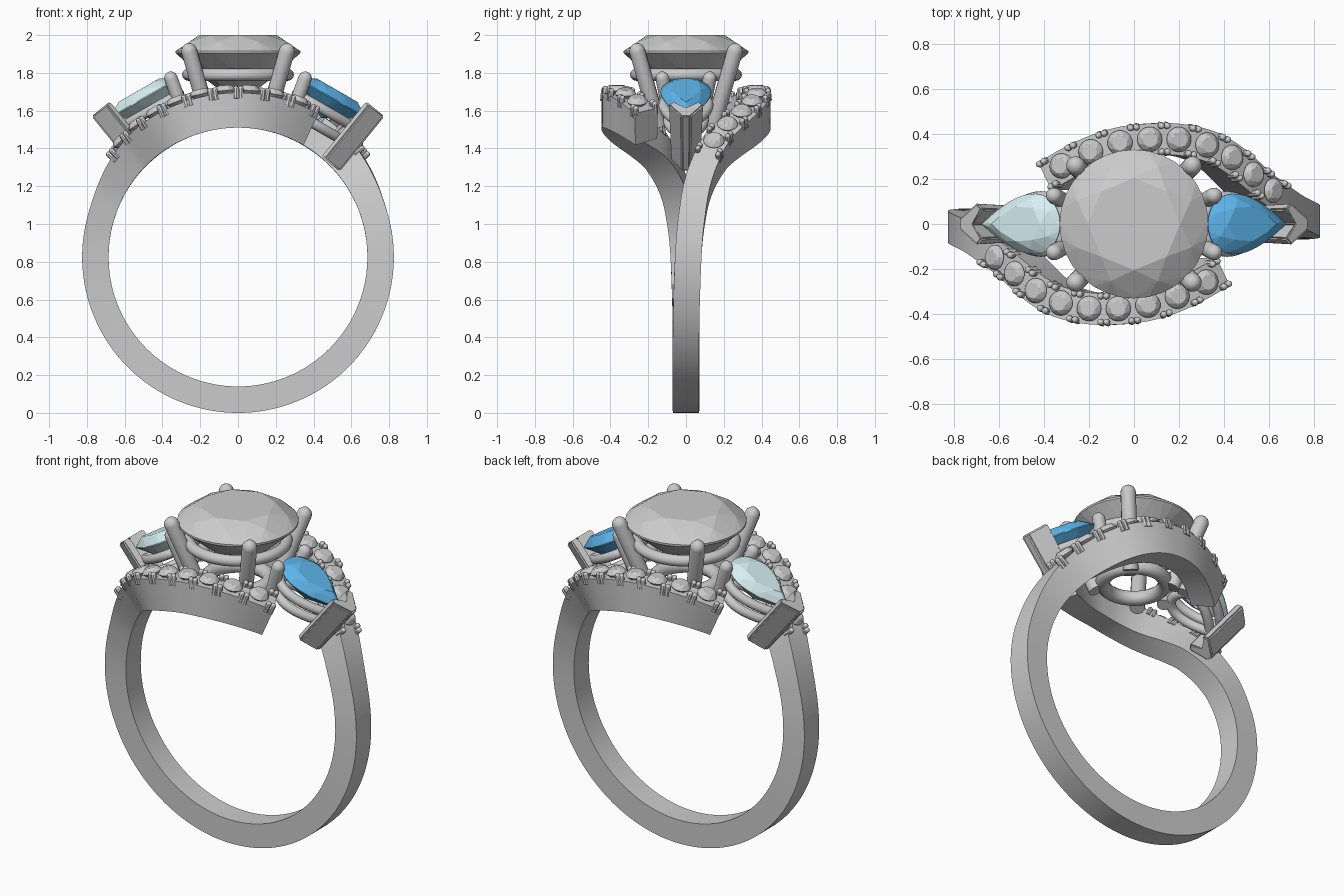
import bpy, bmesh
from math import sin, cos, pi, radians
from mathutils import Matrix, Vector

if "Cube" in bpy.data.objects:
    bpy.data.objects.remove(bpy.data.objects["Cube"])

CZ, R_IN = 0.825, 0.685
SPIN = {"right": Matrix.Identity(4), "left": Matrix.Rotation(pi, 4, 'Z')}


def add(name, bm, mat=Matrix.Identity(4), smooth=None, color=None):
    bmesh.ops.recalc_face_normals(bm, faces=bm.faces)
    me = bpy.data.meshes.new(name)
    bm.to_mesh(me)
    bm.free()
    me.transform(mat)
    if smooth:
        me.shade_smooth()
        me.set_sharp_from_angle(angle=radians(smooth))
    if color:
        m = bpy.data.materials.new(name + "_colour")
        m.diffuse_color = color
        m.use_nodes = True
        m.node_tree.nodes["Principled BSDF"].inputs["Base Color"].default_value = m.diffuse_color
        me.materials.append(m)
    ob = bpy.data.objects.new(name, me)
    bpy.context.collection.objects.link(ob)
    return ob


def skin(bm, rings, closed=False):
    """Bridge successive rings of points with quads, capping open ends."""
    vs = [[bm.verts.new(p) for p in r] for r in rings]
    n = len(vs[0])
    for i in range(len(vs) if closed else len(vs) - 1):
        a, b = vs[i], vs[(i + 1) % len(vs)]
        for j in range(n):
            k = (j + 1) % n
            bm.faces.new((a[j], a[k], b[k], b[j]))
    if not closed:
        bm.faces.new(vs[0])
        bm.faces.new(vs[-1])


def frame(o, x, z):
    x, z = Vector(x).normalized(), Vector(z).normalized()
    y = z.cross(x)
    return Matrix.Translation(o) @ Matrix((x, y, z)).transposed().to_4x4()


def circle(r):
    return lambda t: Vector((r * cos(t), r * sin(t), 0))


def pear(t):
    return Vector((0.2 * cos(t), 0.175 * sin(t) * sin(t / 2), 0))


def gem(bm, outline, crown, depth, mat, girdle=32):
    """Brilliant cut: hull of table, crown, girdle, pavilion and culet points."""
    layers = [(8, 0, 0.62, crown), (8, 0.5, 0.83, crown * 0.62), (girdle, 0, 1, 0.06 * crown),
              (girdle, 0, 1, -0.06 * crown), (8, 0, 0.56, -depth * 0.5)]
    vs = [bm.verts.new(mat @ (outline(2 * pi * (i + off) / n) * s + Vector((0, 0, h))))
          for n, off, s, h in layers for i in range(n)]
    vs.append(bm.verts.new(mat @ Vector((0, 0, -depth))))
    res = bmesh.ops.convex_hull(bm, input=vs)
    junk = {v for v in res["geom_interior"] if isinstance(v, bmesh.types.BMVert)}
    bmesh.ops.delete(bm, geom=list(junk), context='VERTS')


def loop_tube(bm, outline, scale, z, r, n=48):
    """Round wire following a flat closed outline."""
    rings = []
    for i in range(n):
        t = 2 * pi * (i + 0.5) / n
        p = outline(t) * scale
        d = outline(t + 0.02) - outline(t - 0.02)
        out = Vector((d.y, -d.x, 0)).normalized()
        rings.append([p + out * r * cos(a) + Vector((0, 0, z + r * sin(a)))
                      for a in [2 * pi * k / 12 for k in range(12)]])
    skin(bm, rings, True)


def prong(bm, a, b, r, seg=14):
    """Round wire from a to b with a domed tip at b."""
    a, b = Vector(a), Vector(b)
    q = (b - a).to_track_quat('Z', 'Y')
    prof = [(a, r)] + [(b + (b - a).normalized() * r * (sin(e) - 1), r * cos(e))
                       for e in (0, 0.4, 0.8, 1.2, 1.5)]
    skin(bm, [[c + q @ Vector((s * cos(2 * pi * k / seg), s * sin(2 * pi * k / seg), 0))
               for k in range(seg)] for c, s in prof])


# Bypass path: angle from the top, sideways drift
KEYS = [(-200, 0), (-180, 0), (-120, 0), (-90, -.012), (-75, -.03), (-60, -.068), (-44, -.155),
        (-36, -.23), (-29, -.3), (-22, -.348), (-13, -.375), (-4, -.375), (4, -.36),
        (12.5, -.32), (21, -.26), (27, -.21), (33, -.16)]


def drift(a):
    i = max(k for k in range(1, len(KEYS) - 2) if KEYS[k][0] <= max(a, -180))
    (a0, y0), (a1, y1), (a2, y2), (a3, y3) = KEYS[i - 1:i + 3]
    h, t = a2 - a1, (a - a1) / (a2 - a1)
    m1, m2 = (y2 - y0) / (a2 - a0) * h, (y3 - y1) / (a3 - a1) * h
    return ((2*t**3 - 3*t*t + 1) * y1 + (t**3 - 2*t*t + t) * m1
            + (3*t*t - 2*t**3) * y2 + (t**3 - t*t) * m2)


def outer(a):
    t = min(1, max(0, (a + 75) / 45))
    return 0.825 + 0.045 * t * t * (3 - 2 * t)


def band_frame(a, r):
    def pt(d):
        return Vector((r * sin(radians(d)), drift(d), CZ + r * cos(radians(d))))
    n = Vector((sin(radians(a)), 0, cos(radians(a))))
    return frame(pt(a), pt(a + .5) - pt(a - .5), n)


STONES = [-45, -37, -29.5, -21.5, -13, -4.5, 4, 12.5, 21.3]
for side, spin in SPIN.items():
    # Half of the bypass band
    bm = bmesh.new()
    rings = []
    for i in range(105):
        a = -180 + 207 * i / 104
        lo, hi = band_frame(a, R_IN), band_frame(a, outer(a))
        w = 0.07
        rings.append([lo @ Vector((0, -w, 0)), lo @ Vector((0, w, 0)),
                      hi @ Vector((0, w, 0)), hi @ Vector((0, -w, 0))])
    skin(bm, rings)
    add("band_arm_" + side, bm, spin, 35)

    # Accent stones along the arm and the paired beads between them
    bm, beads = bmesh.new(), bmesh.new()
    for a in STONES:
        gem(bm, circle(0.056), 0.026, 0.05, band_frame(a, outer(a) + 0.016), 16)
    gaps = [-49.3] + [(p + q) / 2 for p, q in zip(STONES, STONES[1:])] + [25.6]
    for a in gaps:
        f = band_frame(a, outer(a))
        for s in (-1, 1):
            for d in (-0.013, 0.013):
                prong(beads, f @ Vector((d, s * 0.062, -0.03)),
                      f @ Vector((d, s * 0.056, 0.036)), 0.015, 8)
    add("accent_stones_" + side, bm, spin)
    add("accent_beads_" + side, beads, spin, 40)

    # Pear side stone with its gallery wires and prongs
    f = spin @ frame((0.5, 0, 1.665), (0.866, 0, -0.5), (0.5, 0, 0.866))
    bm = bmesh.new()
    gem(bm, pear, 0.05, 0.12, Matrix.Identity(4))
    blue = (0.11, 0.46, 0.83, 1) if side == "right" else (0.68, 0.87, 0.9, 1)
    add("pear_stone_" + side, bm, f, None, blue)
    bm = bmesh.new()
    loop_tube(bm, pear, 0.88, -0.075, 0.027)
    loop_tube(bm, pear, 0.7, -0.165, 0.027)
    for s in (-1, 1):
        prong(bm, (-0.14, s * 0.085, -0.2), (-0.185, s * 0.132, 0.055), 0.036)
    add("pear_basket_" + side, bm, f, 40)

    # V-shaped tip prong
    bm = bmesh.new()
    vee = [(0, -.025), (0, .025), (-.1, .095), (-.13, .065), (-.06, 0), (-.13, -.065), (-.1, -.095)]
    skin(bm, [[Vector((u, v * s, z)) for u, v in vee] for z, s in ((-0.375, 0.85), (0, 1))])
    bmesh.ops.bevel(bm, geom=bm.edges[:], offset=0.008, segments=2, affect='EDGES')
    add("tip_prong_" + side, bm,
        spin @ frame((0.775, 0, 1.57), (0.777, 0, -0.63), (0.63, 0, 0.777)), 40)

# Round centre stone
bm = bmesh.new()
gem(bm, circle(0.33), 0.09, 0.27, Matrix.Translation((0, 0, 1.91)))
add("centre_stone", bm)

# Centre basket: gallery wire, base ring, four prongs
bm = bmesh.new()
loop_tube(bm, circle(0.265), 1, 1.79, 0.032)
loop_tube(bm, circle(0.17), 1, 1.56, 0.04)
for sx in (-1, 1):
    for sy in (-1, 1):
        prong(bm, (sx * 0.145, sy * 0.145, 1.52), (sx * 0.27, sy * 0.27, 1.955), 0.042)
add("centre_basket", bm, smooth=40)
